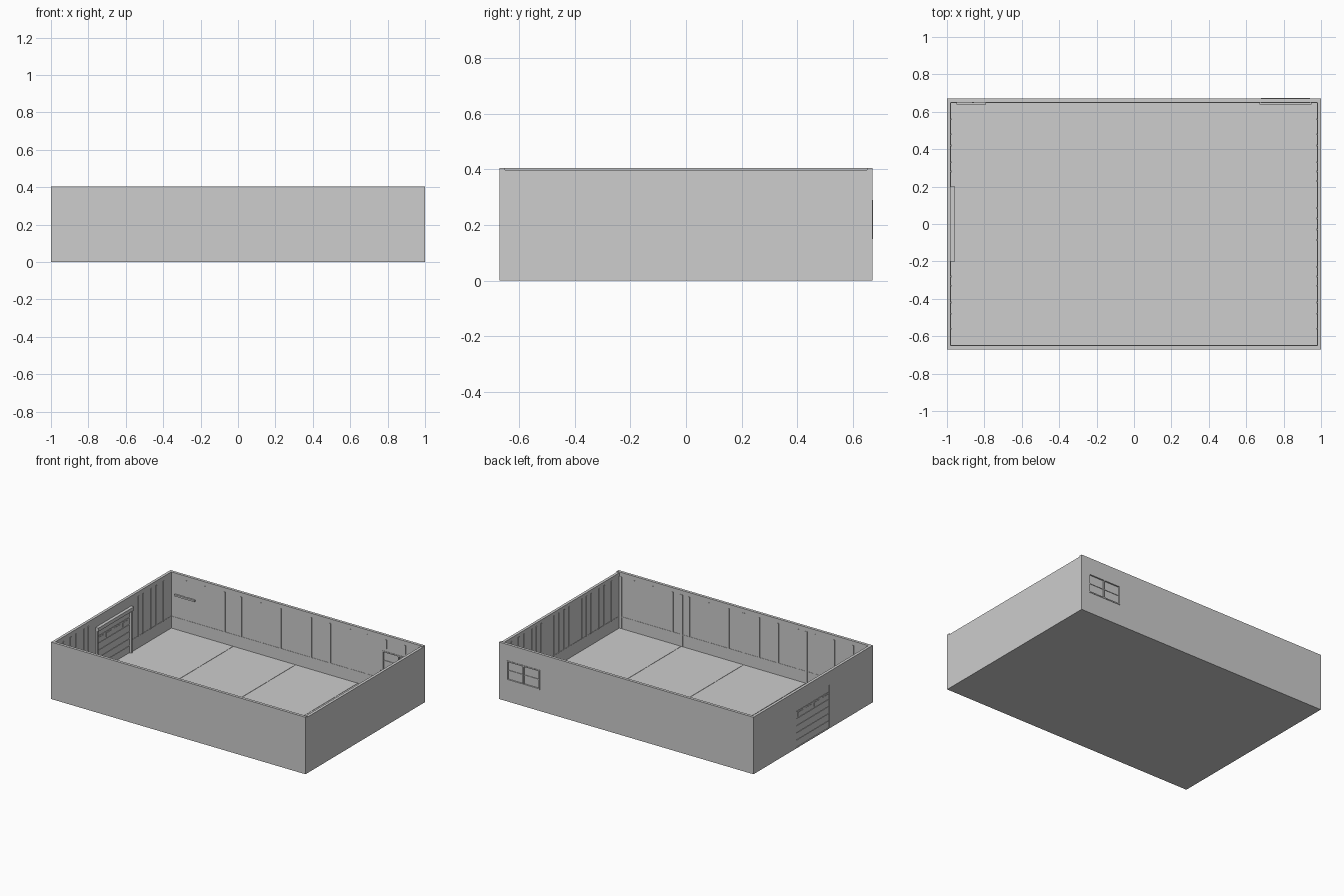
import bpy

if "Cube" in bpy.data.objects:
    bpy.data.objects.remove(bpy.data.objects["Cube"], do_unlink=True)

GREY = (0.61, 0.61, 0.61, 1)
grey = bpy.data.materials.new("plain grey")
grey.use_nodes = True
grey.diffuse_color = GREY
grey.node_tree.nodes["Principled BSDF"].inputs["Base Color"].default_value = GREY

L, W, H, T = 1.0, 0.67, 0.405, 0.02   # half length, half width, height, wall thickness
IX, IY = L - T, W - T                 # inner wall faces
FLOOR = 0.005


def box(name, x, y, z):
    """Axis-aligned box from three (low, high) ranges."""
    bpy.ops.mesh.primitive_cube_add(size=1)
    ob = bpy.context.object
    ob.name = name
    for v in ob.data.vertices:
        v.co = [r[0] if c < 0 else r[1] for c, r in zip(v.co, (x, y, z))]
    ob.data.materials.append(grey)
    return ob


def around(c, w):
    return (c - w / 2, c + w / 2)


def cut(target, x, y, z):
    tool = box("cutter", x, y, z)
    tool.hide_render = True
    mod = target.modifiers.new("cut", "BOOLEAN")
    mod.operation = "DIFFERENCE"
    mod.solver = "EXACT"
    mod.object = tool
    bpy.context.view_layer.objects.active = target
    bpy.ops.object.modifier_apply(modifier=mod.name)
    bpy.data.objects.remove(tool, do_unlink=True)


# Open-topped building shell with door and window openings
shell = box("building_shell", (-L, L), (-W, W), (0, H))
cut(shell, (-IX, IX), (-IY, IY), (FLOOR, 1))
cut(shell, (IX, 2), (-IY, IY), (H - 0.007, 1))
DOOR_Y, DOOR_TOP = 0.185, 0.31
cut(shell, (-2, -IX + 0.01), (-DOOR_Y, DOOR_Y), (FLOOR, DOOR_TOP))
WIN_X, WIN_Z = (0.68, 0.94), (0.15, 0.29)
cut(shell, WIN_X, (IY - 0.01, 2), WIN_Z)

# Floor slabs separated by narrow joints
for i in range(4):
    for j in range(2):
        sx, sy = IX / 2, IY
        box("floor_slab", around(-IX + sx * (i + 0.5), sx - 0.004),
            around(-IY + sy * (j + 0.5), sy - 0.004), (FLOOR, FLOOR + 0.002))

# Vertical wall battens above a low seam
SEAM, TOP, BW, BD = 0.09, 0.375, 0.01, 0.004
group = [0.12, 0.27, 0.43, 0.56, 0.71, 0.86]
for x in group + [-g for g in group]:
    box("front_batten", around(x, BW), (-IY, -IY + BD), (SEAM, TOP))
    low = WIN_Z[1] + 0.02 if WIN_X[0] < x < WIN_X[1] else SEAM
    box("back_batten", around(x, BW), (IY - BD, IY), (low, TOP))
for y in (0.03, 0.085, 0.23, 0.28, 0.33, 0.42, 0.48, 0.56):
    for s in (-1, 1):
        box("left_batten", (IX - BD, IX), around(s * y, BW), (SEAM, TOP))
        if y > DOOR_Y + 0.06:
            box("right_batten", (-IX, -IX + BD), around(s * y, BW), (SEAM, TOP))

# Low seam strips along the walls
for s in (-1, 1):
    a, b = sorted((s * IY, s * (IY - 0.002)))
    box("wall_seam", (-IX, IX), (a, b), around(SEAM, 0.004))
box("wall_seam", (IX - 0.002, IX), (-IY, IY), around(SEAM, 0.004))
for s in (-1, 1):
    a, b = sorted((s * (DOOR_Y + 0.015), s * IY))
    box("wall_seam", (-IX, -IX + 0.002), (a, b), around(SEAM, 0.004))

# Shallow wall posts
for x in (-0.97, -0.49, 0, 0.49, 0.97):
    box("wall_post", around(x, 0.02), (-IY, -IY + 0.003), (FLOOR, TOP))

# Sectional door, with a row of small panes
N = 6
step = (DOOR_TOP - FLOOR) / N
for i in range(N):
    z = FLOOR + i * step
    box("door_section", (-L + 0.004, -IX - 0.004), (-DOOR_Y, DOOR_Y),
        (z + 0.0015, z + step - 0.0015))
box("door_backing", (-L + 0.007, -IX - 0.007), (-DOOR_Y, DOOR_Y), (FLOOR, DOOR_TOP))
for i in range(4):
    y = DOOR_Y * (i - 1.5) / 2
    box("door_pane", (-L + 0.002, -IX - 0.002), around(y, 0.06),
        around(FLOOR + 4.5 * step, 0.028))

# Door rails and roller housing inside
for s in (-1, 1):
    box("door_rail", (-IX, -IX + 0.012), around(s * (DOOR_Y + 0.006), 0.012),
        (FLOOR, DOOR_TOP))
box("roller_housing", (-IX, -IX + 0.022), (-0.2, 0.2), (DOOR_TOP, DOOR_TOP + 0.025))

# Window glass, frame, glazing bars and inner sill
mx, mz = sum(WIN_X) / 2, sum(WIN_Z) / 2
FY, F = (IY - 0.003, W + 0.003), 0.008
box("window_glass", WIN_X, around(W - T / 2, 0.006), WIN_Z)
for x in (WIN_X[0] + F / 2, mx, WIN_X[1] - F / 2):
    box("window_upright", around(x, F), FY, WIN_Z)
for z in (WIN_Z[0] + F / 2, WIN_Z[1] - F / 2):
    box("window_rail", WIN_X, FY, around(z, F))
box("window_middle_bar", WIN_X, (IY + 0.003, W - 0.003), around(mz, F / 2))
box("window_sill", (WIN_X[0] - 0.01, WIN_X[1] + 0.01), (IY - 0.01, IY),
    (WIN_Z[0] - 0.01, WIN_Z[0]))

# Small wall shelf near the corner
box("wall_shelf", (-0.95, -0.79), (IY - 0.012, IY), (0.245, 0.257))
